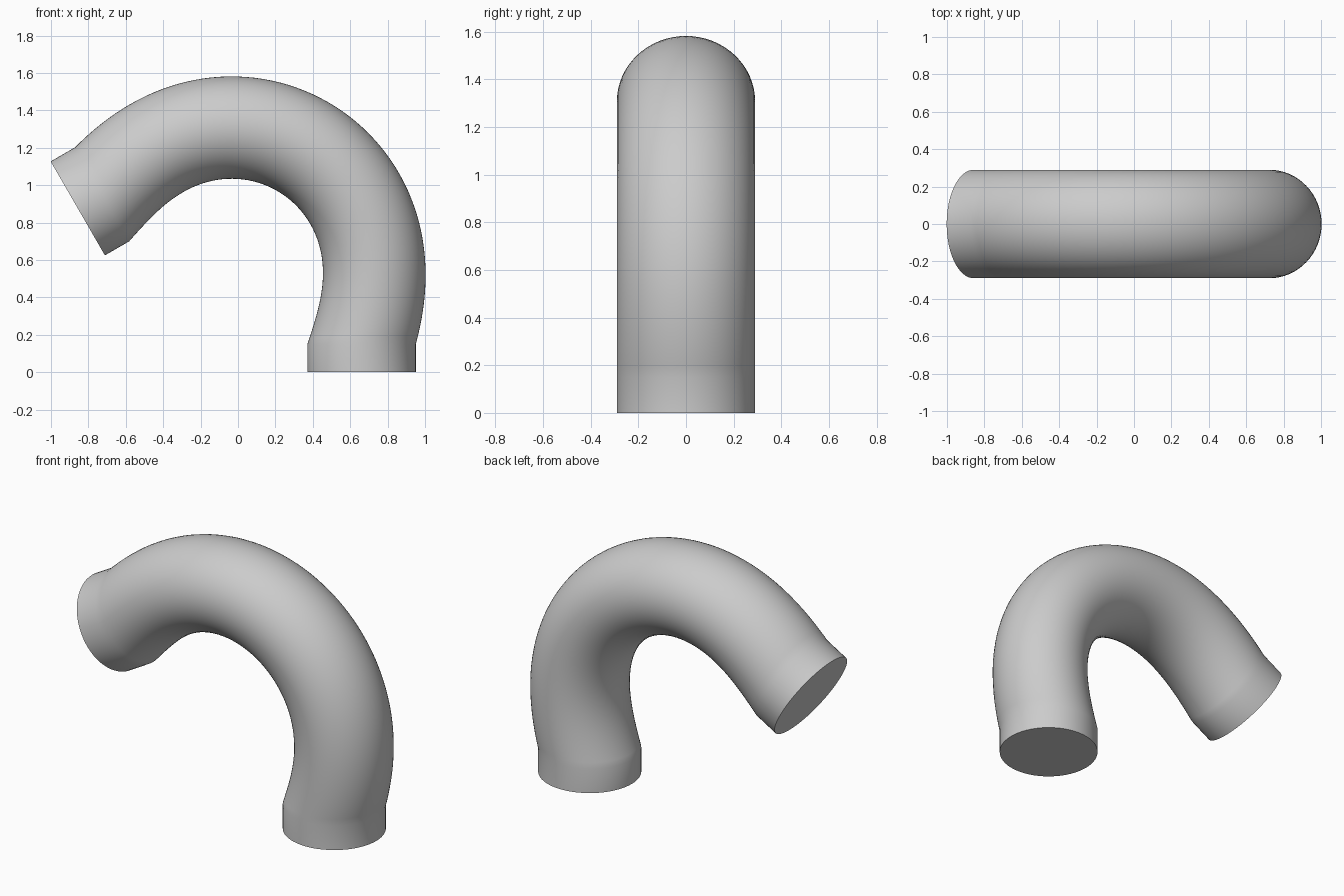
import bpy, bmesh, math
from mathutils import Vector

if "Cube" in bpy.data.objects:
    bpy.data.objects.remove(bpy.data.objects["Cube"])

SIDES, STEPS = 64, 64
RADIUS, COLLAR = 0.29, 0.15
MID = Vector((-0.033, 0, 0.5505))             # centre of the bend
U = Vector((math.cos(math.radians(30)), 0, -0.5))   # across the bend
V = Vector((0.5, 0, math.cos(math.radians(30))))    # towards the crown

metal = bpy.data.materials.new("grey")
metal.diffuse_color = (0.6, 0.6, 0.6, 1)
metal.use_nodes = True
metal.node_tree.nodes["Principled BSDF"].inputs["Base Color"].default_value = metal.diffuse_color


def rim(t, base_radius, end_u, end_v):
    """Point on the outer or inner line of the bend, flaring towards both ends."""
    end_radius = math.hypot(end_u, end_v)
    end_angle = math.atan2(end_v, end_u)
    angle = math.pi / 2 - t * (math.pi / 2 - end_angle)
    r = base_radius + (end_radius - base_radius) * t ** 6
    return MID + U * (r * math.cos(angle)) + V * (r * math.sin(angle))


# Outer and inner line pairs, from the foot round to the raised end
end_u, du, dv = 0.801, RADIUS * U.x, RADIUS * 0.5
pairs = []
for i in range(STEPS + 1):
    t = 1 - 2 * i / STEPS
    pts = []
    for base, eu, ev in ((1.031, end_u + du, dv), (0.484, end_u - du, -dv)):
        p = rim(abs(t), base, eu, ev)
        if t < 0:                              # mirror across the crown axis
            p = p - 2 * U * (p - MID).dot(U)
        pts.append(p)
    pairs.append(pts)

# Straight collars at both ends
foot_dir = Vector((0, 0, -1))
raised_dir = Vector((-U.x, 0, -0.5))
pairs.insert(0, [p + foot_dir * COLLAR for p in pairs[0]])
pairs.append([p + raised_dir * COLLAR for p in pairs[-1]])

# Loft elliptical rings between the line pairs and cap the ends
bm = bmesh.new()
rings = []
for outer, inner in pairs:
    centre, half = (outer + inner) / 2, (outer - inner) / 2
    ring = []
    for k in range(SIDES):
        a = 2 * math.pi * k / SIDES
        ring.append(bm.verts.new(centre + half * math.cos(a)
                                 + Vector((0, RADIUS * math.sin(a), 0))))
    rings.append(ring)
for a, b in zip(rings, rings[1:]):
    for k in range(SIDES):
        n = (k + 1) % SIDES
        bm.faces.new((a[k], a[n], b[n], b[k]))
bm.faces.new(rings[0])
bm.faces.new(rings[-1])
bmesh.ops.recalc_face_normals(bm, faces=bm.faces)

mesh = bpy.data.meshes.new("pipe_bend")
bm.to_mesh(mesh)
bm.free()
mesh.materials.append(metal)
pipe = bpy.data.objects.new("pipe_bend", mesh)
bpy.context.collection.objects.link(pipe)
bpy.context.view_layer.objects.active = pipe
pipe.select_set(True)
bpy.ops.object.shade_smooth_by_angle(angle=math.radians(30))
